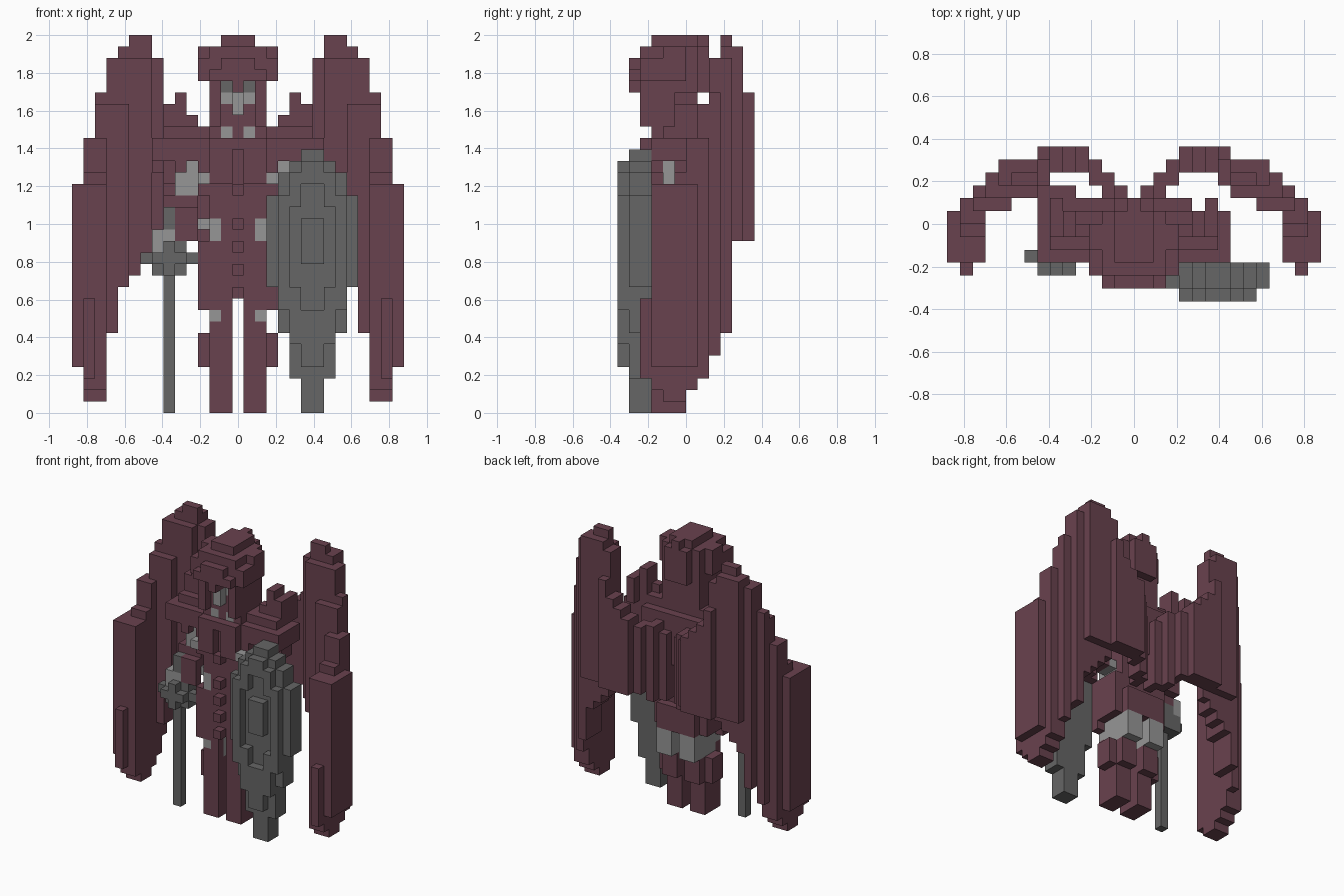
import bpy, bmesh

cube = bpy.data.objects.get("Cube")
if cube:
    bpy.data.objects.remove(cube, do_unlink=True)

U = 2 / 33          # edge of one block
taken = set()       # cells already filled; earlier parts win


def material(name, r, g, b):
    m = bpy.data.materials.new(name)
    m.diffuse_color = (r, g, b, 1)
    m.use_nodes = True
    m.node_tree.nodes["Principled BSDF"].inputs["Base Color"].default_value = (r, g, b, 1)
    return m


RED = material("dark maroon", 0.141, 0.054, 0.077)
DARK = material("dark grey", 0.133, 0.133, 0.133)
LIGHT = material("light grey", 0.305, 0.305, 0.305)

SIDES = ((0, 1), (0, -1), (1, 1), (1, -1), (2, 1), (2, -1))


def blocks(name, mat, boxes, side=1):
    """Boxes are (x first, x last, y first, y last, z bottom, z top) in blocks; only outer faces are made."""
    cells = set()
    for x0, x1, y0, y1, z0, z1 in boxes:
        cells |= {(side * x, y, z) for x in range(x0, x1 + 1)
                  for y in range(y0, y1 + 1) for z in range(z0, z1)}
    cells -= taken
    taken.update(cells)
    bm = bmesh.new()
    corners = {}

    def corner(p):
        if p not in corners:
            corners[p] = bm.verts.new(((p[0] - 0.5) * U, (p[1] - 6) * U, p[2] * U))
        return corners[p]

    for c in sorted(cells):
        for axis, sign in SIDES:
            near = list(c)
            near[axis] += sign
            if tuple(near) in cells:
                continue
            a, b = (axis + 1) % 3, (axis + 2) % 3
            loop = []
            for da, db in ((0, 0), (1, 0), (1, 1), (0, 1))[::sign]:
                p = list(c)
                p[axis] += sign > 0
                p[a] += da
                p[b] += db
                loop.append(corner(tuple(p)))
            bm.faces.new(loop)
    mesh = bpy.data.meshes.new(name)
    bm.to_mesh(mesh)
    bm.free()
    mesh.materials.append(mat)
    ob = bpy.data.objects.new(name, mesh)
    bpy.context.collection.objects.link(ob)


def pair(name, mat, boxes):
    blocks("left_" + name, mat, boxes, 1)
    blocks("right_" + name, mat, boxes, -1)


# Shield: stepped oval plate with a raised border, sunken panel and raised boss
shield = [(3, 3, 1, 1, 11, 19), (4, 4, 1, 2, 7, 21), (5, 5, 1, 2, 3, 22),
          (6, 7, 1, 2, 0, 23), (8, 8, 1, 2, 3, 22), (9, 9, 1, 2, 7, 21), (10, 10, 1, 2, 11, 19)]
border = [(4, 4, 0, 0, 9, 19), (9, 9, 0, 0, 9, 19), (5, 5, 0, 0, 6, 11), (8, 8, 0, 0, 6, 11),
          (6, 7, 0, 0, 4, 9), (5, 5, 0, 0, 18, 21), (8, 8, 0, 0, 18, 21), (6, 7, 0, 0, 20, 22),
          (6, 7, 0, 0, 13, 17)]
blocks("shield", DARK, shield + border)

# Sword held point down, with the gripping hand
blocks("right_hand", LIGHT, [(-7, -7, 3, 4, 14, 16), (-6, -6, 3, 3, 15, 16)])
blocks("sword", DARK, [(-6, -6, 3, 3, 0, 18), (-8, -4, 3, 3, 13, 14),
                       (-7, -5, 2, 2, 13, 14), (-7, -5, 3, 4, 12, 15), (-6, -6, 2, 2, 12, 15)])

# Face and collar details
blocks("eyes", DARK, [(-1, -1, 3, 3, 28, 29), (1, 1, 3, 3, 28, 29)])
blocks("face", LIGHT, [(-1, 1, 3, 3, 27, 28), (0, 0, 2, 3, 26, 28)])
pair("collar_stud", LIGHT, [(1, 1, 3, 3, 24, 25)])

# Head with flaring hat
blocks("head", RED, [(-2, 2, 4, 6, 25, 29), (-2, -2, 2, 3, 25, 29), (2, 2, 2, 3, 25, 29),
                     (-1, 1, 3, 3, 25, 27), (0, 0, 3, 3, 28, 29), (-2, 2, 3, 6, 24, 25)])
blocks("hat", RED, [(-2, 2, 2, 6, 29, 31), (-2, 2, 1, 1, 29, 30), (-1, 1, 1, 1, 30, 31),
                    (0, 0, 1, 2, 28, 29), (-2, 2, 2, 6, 31, 32), (-1, 1, 3, 6, 32, 33),
                    (-3, -3, 2, 5, 29, 31), (3, 3, 2, 5, 29, 31), (-3, -3, 4, 5, 31, 32),
                    (3, 3, 4, 5, 31, 32), (-1, 1, 7, 7, 28, 32), (0, 0, 7, 7, 32, 33)])

# Light under-armour at waist and thighs
pair("waist_side", LIGHT, [(2, 2, 3, 5, 15, 17), (3, 3, 4, 5, 16, 17)])
pair("thigh", LIGHT, [(1, 2, 4, 7, 7, 10), (2, 2, 3, 3, 8, 9)])

# Torso, skirt and front studs
blocks("torso", RED, [(-1, 1, 3, 6, 14, 17), (-2, 2, 3, 6, 17, 19), (-3, 3, 3, 6, 19, 24),
                      (-3, 3, 4, 6, 24, 25), (-2, 2, 4, 7, 18, 23), (-2, -1, 2, 2, 20, 23),
                      (1, 2, 2, 2, 20, 23), (-2, 2, 2, 2, 23, 24), (-2, 2, 4, 6, 14, 17),
                      (-4, 4, 7, 7, 22, 24)])
blocks("skirt", RED, [(-3, 3, 3, 6, 11, 15), (-3, -1, 3, 6, 10, 11), (1, 3, 3, 6, 10, 11),
                      (-3, -1, 3, 3, 9, 10), (1, 3, 3, 3, 9, 10), (-2, 2, 7, 7, 10, 13)])
blocks("front_studs", RED, [(0, 0, 2, 2, z, z + 1) for z in (10, 12, 14, 16, 19)])

# Legs and boots
pair("leg", RED, [(1, 2, 3, 5, 0, 2), (1, 2, 4, 5, 2, 4), (1, 3, 4, 5, 4, 7),
                  (1, 2, 3, 6, 4, 7), (1, 2, 3, 3, 2, 4), (1, 2, 3, 3, 7, 8), (1, 1, 3, 3, 8, 9)])

# Arms with layered shoulder pads; the sword arm carries a short cape
pair("elbow", LIGHT, [(4, 5, 4, 4, 19, 22), (5, 5, 5, 5, 21, 22), (3, 3, 2, 2, 20, 21)])
pair("shoulder_pad", RED, [(4, 7, 3, 6, 22, 24), (3, 6, 4, 6, 24, 25), (4, 4, 5, 5, 25, 26),
                           (5, 5, 5, 6, 25, 28), (6, 6, 5, 7, 24, 27), (5, 5, 3, 3, 21, 22)])
pair("upper_arm", RED, [(4, 5, 5, 6, 18, 22), (6, 6, 5, 6, 20, 22)])
pair("forearm", RED, [(4, 6, 4, 5, 16, 19), (4, 5, 3, 3, 15, 18), (5, 6, 4, 4, 15, 16)])
blocks("right_cape", RED, [(-7, -5, 7, 8, 21, 24)])

# Wings: x column -> first y, last y, bottom, top, trimmed by limits for each y layer
COLUMNS = {14: (3, 6, 4, 20), 13: (2, 7, 1, 24), 12: (3, 8, 1, 28), 11: (7, 9, 7, 31),
           10: (7, 10, 11, 32), 9: (8, 10, 12, 33), 8: (8, 10, 13, 33), 7: (9, 11, 14, 31),
           6: (10, 11, 15, 26), 5: (10, 11, 15, 25), 4: (10, 11, 15, 24), 3: (9, 10, 15, 23),
           2: (8, 9, 14, 23), 1: (7, 8, 14, 22)}
LAYERS = {2: (3, 10), 3: (2, 20), 4: (1, 20), 5: (1, 21), 6: (2, 24), 7: (3, 27),
          8: (5, 31), 9: (7, 33), 10: (15, 32), 11: (15, 28)}
wing = []
for x, (y0, y1, low, high) in COLUMNS.items():
    for y in range(y0, y1 + 1):
        bottom, top = LAYERS[y]
        wing.append((x, x, y, y, max(low, bottom), min(high, top)))
pair("wing", RED, wing)
